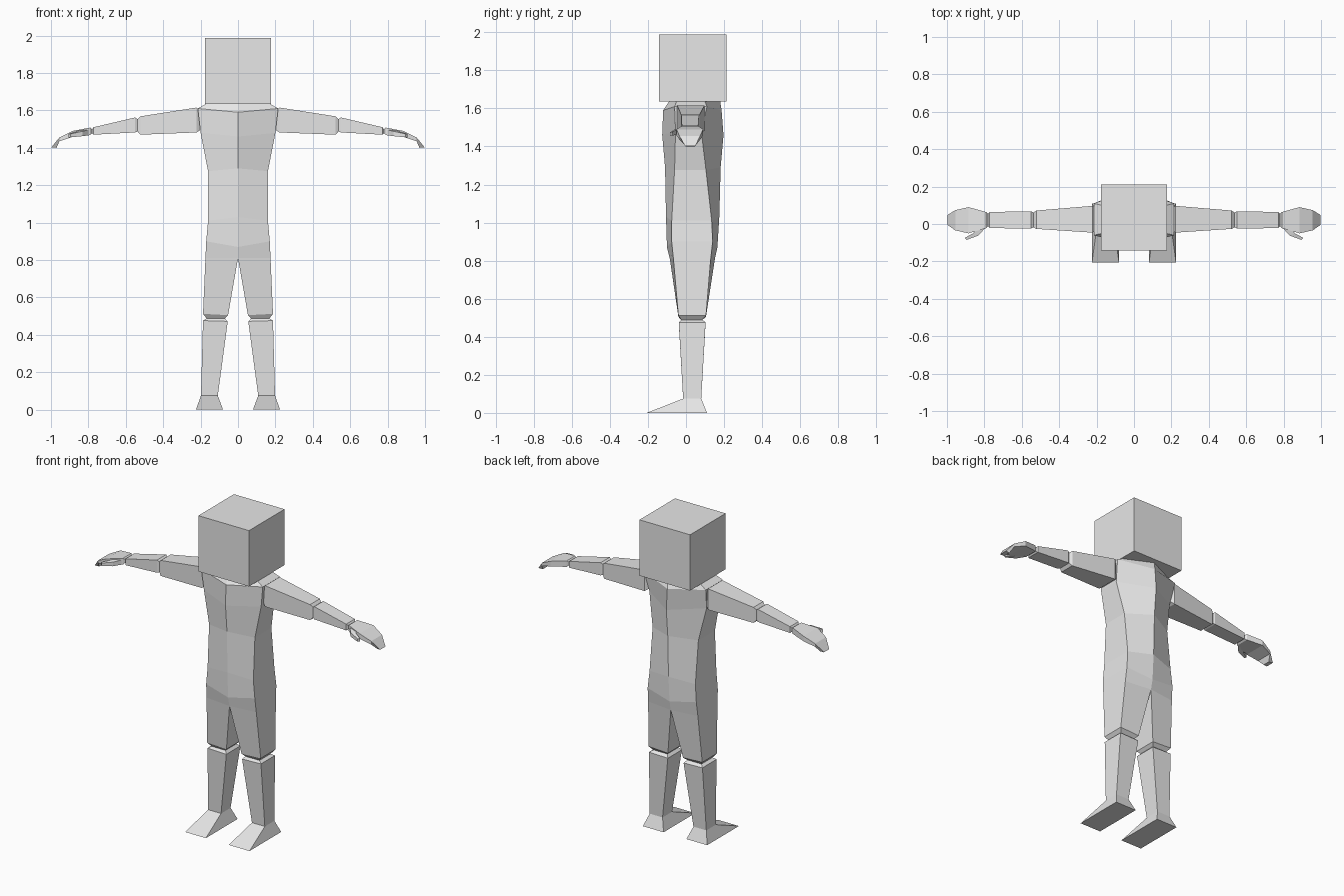
import bpy
import bmesh

grey = bpy.data.materials.new("plain_grey")
grey.diffuse_color = (0.8, 0.8, 0.8, 1)


def finish(bm, name):
    bmesh.ops.remove_doubles(bm, verts=bm.verts, dist=0.0005)
    bmesh.ops.recalc_face_normals(bm, faces=bm.faces)
    mesh = bpy.data.meshes.new(name)
    bm.to_mesh(mesh)
    bm.free()
    mesh.materials.append(grey)
    obj = bpy.data.objects.new(name, mesh)
    bpy.context.collection.objects.link(obj)


def loft(bm, rings, side):
    """Skin four-point rings, leaving out faces that lie on the centre plane."""
    loops = [[bm.verts.new((side * x, y, z)) for x, y, z in r] for r in rings]
    for a, b in zip(loops, loops[1:]):
        for i in range(4):
            j = (i + 1) % 4
            quad = (a[i], a[j], b[j], b[i])
            if any(abs(v.co.x) > 0.001 for v in quad):
                bm.faces.new(quad)
    bm.faces.new(loops[0])
    bm.faces.new(loops[-1])


def box_ring(x, y0, y1, z0, z1):
    return [(x, y0, z0), (x, y1, z0), (x, y1, z1), (x, y0, z1)]


def body_ring(xi, yif, yib, zi, xo, yof, yob, zo):
    """Inner front, outer front, outer back, inner back."""
    return [(xi, yif, zi), (xo, yof, zo), (xo, yob, zo), (xi, yib, zi)]


# Torso, legs and feet: one half, neck to sole
half_body = [body_ring(*r) for r in (
    (0, -0.09, 0.18, 1.635, 0.17, -0.05, 0.10, 1.635),      # neck
    (0, -0.12, 0.187, 1.59, 0.215, -0.06, 0.11, 1.61),      # shoulders
    (0, -0.125, 0.197, 1.46, 0.20, -0.055, 0.08, 1.48),     # chest
    (0, -0.11, 0.182, 1.29, 0.16, -0.06, 0.105, 1.275),     # ribs
    (0, -0.105, 0.175, 1.03, 0.16, -0.075, 0.135, 1.01),    # waist
    (0, -0.10, 0.165, 0.87, 0.17, -0.075, 0.14, 0.90),      # hips
    (0, -0.085, 0.152, 0.81, 0.174, -0.066, 0.13, 0.81),    # crotch
    (0.053, -0.04, 0.105, 0.505, 0.187, -0.04, 0.105, 0.512),
    (0.07, -0.025, 0.085, 0.488, 0.168, -0.025, 0.085, 0.488),  # knee pinch
    (0.055, -0.038, 0.103, 0.472, 0.187, -0.038, 0.103, 0.476),
    (0.108, -0.015, 0.08, 0.075, 0.198, -0.015, 0.08, 0.075),   # ankle
    (0.08, -0.207, 0.11, 0.0, 0.225, -0.207, 0.11, 0.0),        # sole
)]
bm = bmesh.new()
for side in (1, -1):
    loft(bm, half_body, side)
finish(bm, "body_and_legs")

# Arms, pinched at shoulder, elbow and wrist, with hand and thumb
arm = [box_ring(*r) for r in (
    (0.195, -0.03, 0.08, 1.50, 1.59),
    (0.222, -0.046, 0.097, 1.482, 1.615),
    (0.522, -0.026, 0.072, 1.470, 1.568),
    (0.537, -0.018, 0.062, 1.487, 1.553),   # elbow
    (0.550, -0.024, 0.068, 1.482, 1.562),
    (0.772, -0.022, 0.064, 1.470, 1.510),
    (0.780, -0.012, 0.055, 1.478, 1.500),   # wrist
    (0.790, -0.022, 0.064, 1.470, 1.508),
    (0.885, -0.050, 0.090, 1.458, 1.490),   # palm
    (0.955, -0.034, 0.074, 1.435, 1.455),   # knuckles
)]
# fingertips bend downward
arm.append([(0.97, 0.0, 1.40), (0.97, 0.045, 1.40),
            (0.998, 0.048, 1.402), (0.998, -0.005, 1.402)])

thumb = [
    [(0.79, -0.015, 1.468), (0.845, -0.03, 1.466),
     (0.845, -0.03, 1.494), (0.79, -0.015, 1.498)],
    [(0.832, -0.062, 1.462), (0.86, -0.05, 1.462),
     (0.86, -0.05, 1.488), (0.832, -0.062, 1.488)],
    [(0.895, -0.085, 1.456), (0.905, -0.074, 1.456),
     (0.905, -0.074, 1.474), (0.895, -0.085, 1.474)],
]
for side, label in ((1, "left"), (-1, "right")):
    for rings, part in ((arm, "arm"), (thumb, "thumb")):
        bm = bmesh.new()
        loft(bm, rings, side)
        finish(bm, f"{label}_{part}")

# Cube head
bm = bmesh.new()
loft(bm, [[(x, y, z) for x, y in
           ((-0.177, -0.143), (0.177, -0.143), (0.177, 0.212), (-0.177, 0.212))]
          for z in (1.635, 1.988)], 1)
finish(bm, "head")
